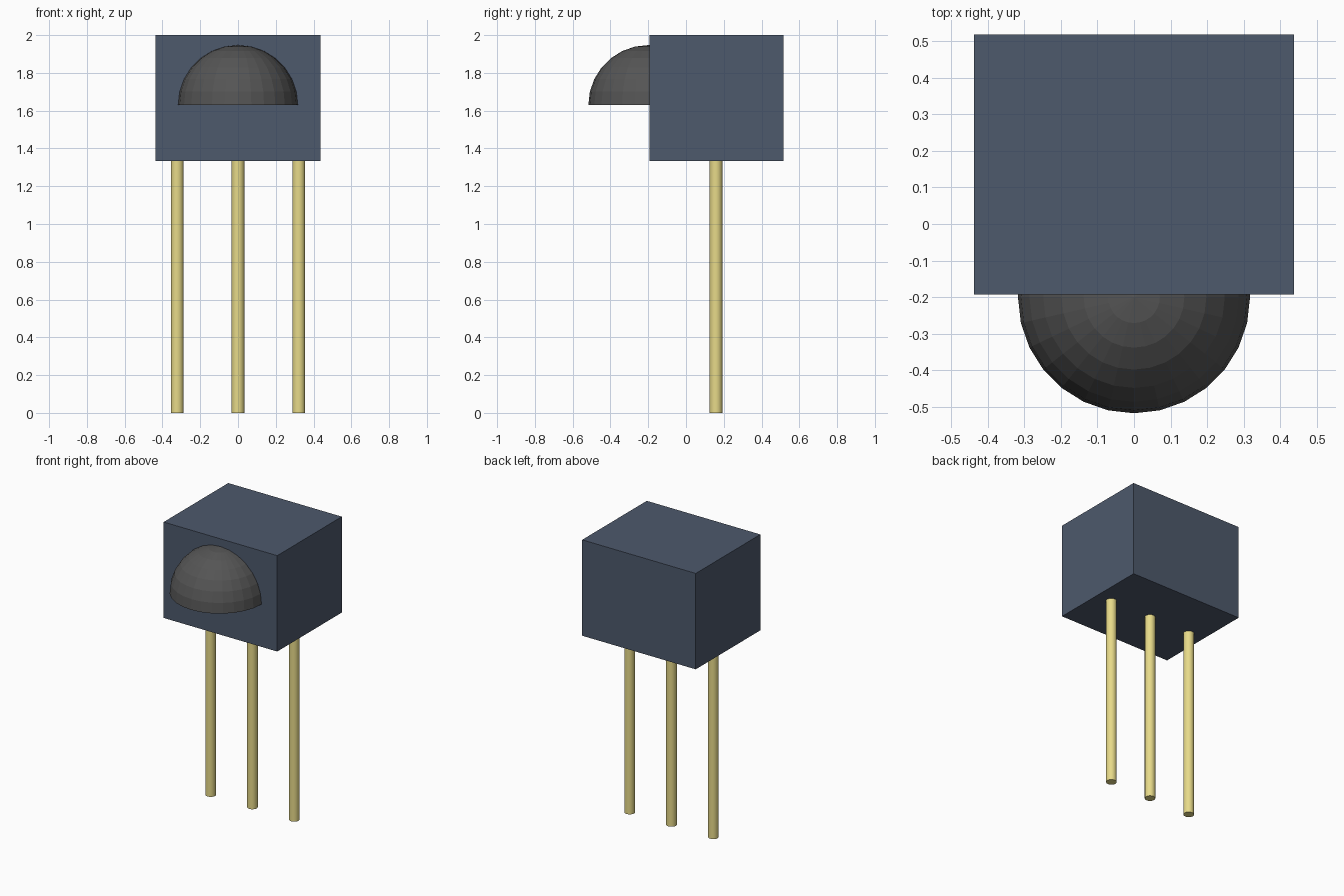
import bpy, bmesh
from mathutils import Matrix

if "Cube" in bpy.data.objects:
    bpy.data.objects.remove(bpy.data.objects["Cube"])


def material(name, rgb):
    m = bpy.data.materials.new(name)
    m.diffuse_color = (*rgb, 1)
    m.use_nodes = True
    m.node_tree.nodes["Principled BSDF"].inputs["Base Color"].default_value = m.diffuse_color
    return m


def finish(name, bm, mat):
    bmesh.ops.recalc_face_normals(bm, faces=bm.faces)
    me = bpy.data.meshes.new(name)
    bm.to_mesh(me)
    bm.free()
    me.materials.append(mat)
    ob = bpy.data.objects.new(name, me)
    bpy.context.collection.objects.link(ob)
    return ob


casing = material("casing_blue", (0.075, 0.10, 0.15))
lens = material("lens_dark", (0.09, 0.09, 0.09))
metal = material("pin_gold", (0.80, 0.70, 0.25))

# Casing block
x, y0, y1, z0, z1 = 0.437, -0.193, 0.517, 1.333, 2.0
bm = bmesh.new()
bmesh.ops.create_cube(bm, size=1, matrix=Matrix.Translation((0, (y0 + y1) / 2, (z0 + z1) / 2))
                      @ Matrix.Diagonal((2 * x, y1 - y0, z1 - z0, 1)))
finish("casing", bm, casing)

# Lens: upper half of a faceted sphere, sunk into the front of the casing
bm = bmesh.new()
bmesh.ops.create_uvsphere(bm, u_segments=28, v_segments=14, radius=0.317)
cut = bmesh.ops.bisect_plane(bm, geom=bm.verts[:] + bm.edges[:] + bm.faces[:], dist=1e-4,
                             plane_co=(0, 0, 0), plane_no=(0, 0, -1), clear_outer=True)
bmesh.ops.holes_fill(bm, edges=[e for e in bm.edges if e.is_boundary], sides=0)
dome = finish("lens", bm, lens)
dome.location = (0, -0.2, 1.63)

# Three contact pins
for i, label in enumerate(("left", "middle", "right")):
    bm = bmesh.new()
    bmesh.ops.create_cone(bm, cap_ends=True, segments=16, radius1=0.034, radius2=0.034,
                          depth=z0)
    pin = finish(f"{label}_pin", bm, metal)
    pin.location = ((i - 1) * 0.322, 0.159, z0 / 2)
    for p in pin.data.polygons:
        p.use_smooth = True
    bpy.context.view_layer.objects.active = pin
    bpy.ops.object.select_all(action='DESELECT')
    pin.select_set(True)
    bpy.ops.object.shade_smooth_by_angle()
